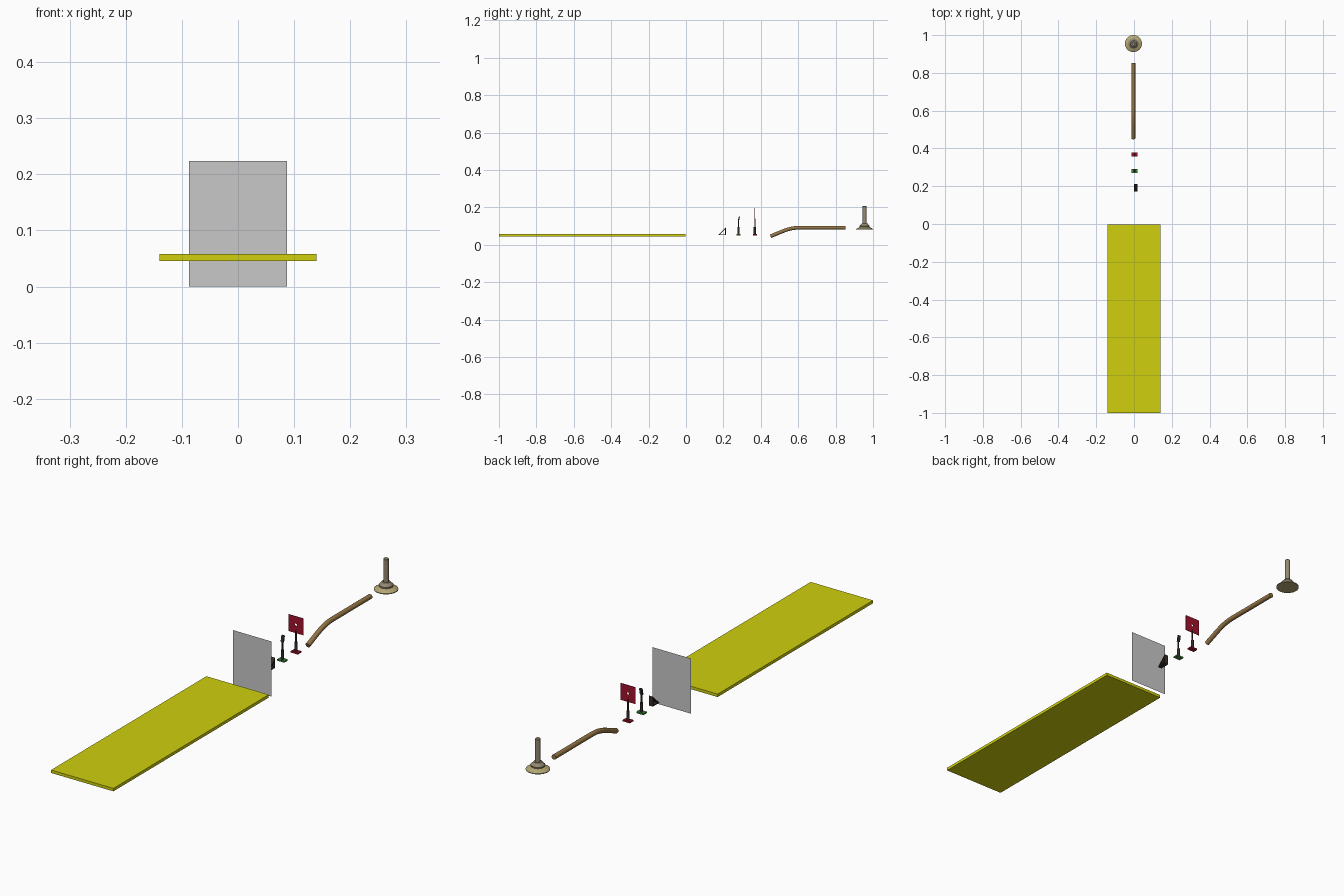
import bpy, bmesh, math
from mathutils import Vector, Matrix

if "Cube" in bpy.data.objects:
    bpy.data.objects.remove(bpy.data.objects["Cube"])


def mat(name, r, g, b):
    m = bpy.data.materials.new(name)
    m.diffuse_color = (r, g, b, 1)
    m.use_nodes = True
    m.node_tree.nodes["Principled BSDF"].inputs["Base Color"].default_value = m.diffuse_color
    return m


YELLOW = mat("yellow", 0.63, 0.63, 0.004)
GREY = mat("panel grey", 0.58, 0.58, 0.58)
BLACK = mat("dark brown", 0.035, 0.025, 0.022)
GREEN = mat("green", 0.05, 0.24, 0.04)
RED = mat("crimson", 0.36, 0.006, 0.025)
BRONZE = mat("bronze", 0.30, 0.18, 0.06)
TAN = mat("tan", 0.46, 0.39, 0.18)
STONE = mat("stone", 0.30, 0.25, 0.17)


def finish(name, bm, m, smooth=False):
    bmesh.ops.recalc_face_normals(bm, faces=bm.faces[:])
    me = bpy.data.meshes.new(name)
    bm.to_mesh(me)
    bm.free()
    me.materials.append(m)
    ob = bpy.data.objects.new(name, me)
    bpy.context.collection.objects.link(ob)
    if smooth:
        bpy.ops.object.select_all(action='DESELECT')
        ob.select_set(True)
        bpy.context.view_layer.objects.active = ob
        bpy.ops.object.shade_smooth_by_angle(angle=math.radians(35))
    return ob


def box(name, lo, hi, m, tilt=0):
    lo, hi = Vector(lo), Vector(hi)
    bm = bmesh.new()
    bmesh.ops.create_cube(bm, size=1)
    bmesh.ops.scale(bm, vec=hi - lo, verts=bm.verts)
    bmesh.ops.rotate(bm, matrix=Matrix.Rotation(tilt, 3, 'X'), verts=bm.verts)
    bmesh.ops.translate(bm, vec=(lo + hi) / 2, verts=bm.verts)
    return finish(name, bm, m)


def lathe(name, x, y, profile, m, n=24):
    """Closed turned shape from (radius, z) points, starting and ending on the axis."""
    bm = bmesh.new()
    vs = [bm.verts.new((x + r, y, z)) for r, z in profile]
    es = [bm.edges.new(p) for p in zip(vs, vs[1:])]
    bmesh.ops.spin(bm, geom=vs + es, cent=(x, y, 0), axis=(0, 0, 1),
                   angle=math.tau, steps=n)
    bmesh.ops.remove_doubles(bm, verts=bm.verts, dist=1e-5)
    return finish(name, bm, m, True)


def frame(name, outer, inner, depth, m):
    """Plate with an opening, between two loops of equal length."""
    bm = bmesh.new()
    a = [bm.verts.new(p) for p in outer]
    b = [bm.verts.new(p) for p in inner]
    n = len(a)
    fs = [bm.faces.new((a[i], a[(i + 1) % n], b[(i + 1) % n], b[i])) for i in range(n)]
    g = bmesh.ops.extrude_face_region(bm, geom=fs, use_keep_orig=True)
    bmesh.ops.translate(bm, vec=depth,
                        verts=[v for v in g['geom'] if isinstance(v, bmesh.types.BMVert)])
    return finish(name, bm, m)


# Long yellow board
box("board", (-0.14, -1, 0.046), (0.14, -0.003, 0.058), YELLOW)

# Upright sheet without thickness
bm = bmesh.new()
bm.faces.new([bm.verts.new((x, 0.091, z)) for x, z in
              ((-0.087, 0), (0.087, 0), (0.087, 0.224), (-0.087, 0.224))])
finish("upright_panel", bm, GREY)

# Open triangular wedge
frame("wedge_bracket",
      [(0, 0.171, 0.052), (0, 0.213, 0.052), (0, 0.213, 0.093)],
      [(0, 0.181, 0.056), (0, 0.209, 0.056), (0, 0.209, 0.083)],
      (0.018, 0, 0), BLACK)

# Two small stands: base and stepped post
CX = 0.003
for label, y, m, top in (("green", 0.281, GREEN, 0.13), ("red", 0.368, RED, 0.14)):
    box(label + "_stand_base", (CX - 0.016, y - 0.011, 0.051),
        (CX + 0.016, y + 0.011, 0.057), m)
    lathe(label + "_stand_post", CX, y,
          [(0, 0.057), (0.006, 0.057), (0.006, 0.094), (0.003, 0.096),
           (0.003, top), (0, top)], BLACK, 12)

# Tilted tip on the green stand
box("green_stand_tip", (CX - 0.006, 0.280, 0.127), (CX + 0.006, 0.286, 0.153),
    BLACK, math.radians(-12))

# Square target with a centre hole
sq = ((1, 0), (1, 1), (0, 1), (-1, 1), (-1, 0), (-1, -1), (0, -1), (1, -1))
frame("red_target_plate",
      [(CX + 0.034 * u, 0.367, 0.164 + 0.034 * v) for u, v in sq],
      [(CX + 0.005 * math.cos(i * math.pi / 4), 0.367,
        0.164 + 0.005 * math.sin(i * math.pi / 4)) for i in range(8)],
      (0, 0.002, 0), RED)

# Bent rod swept along a path in the yz plane
path = [(0.452, 0.046), (0.515, 0.072), (0.535, 0.0795), (0.555, 0.0855),
        (0.575, 0.0895), (0.595, 0.0915), (0.615, 0.092), (0.853, 0.092)]
bm = bmesh.new()
rings = []
N, R = 16, 0.0098
for i, (y, z) in enumerate(path):
    p, q = path[max(i - 1, 0)], path[min(i + 1, len(path) - 1)]
    t = Vector((0, q[0] - p[0], q[1] - p[1])).normalized()
    side = Vector((0, -t.z, t.y))
    rings.append([bm.verts.new(Vector((-0.003, y, z))
                  + Vector((1, 0, 0)) * R * math.cos(k * math.tau / N)
                  + side * R * math.sin(k * math.tau / N)) for k in range(N)])
for a, b in zip(rings, rings[1:]):
    for k in range(N):
        bm.faces.new((a[k], a[(k + 1) % N], b[(k + 1) % N], b[k]))
bm.faces.new(rings[0])
bm.faces.new(rings[-1])
finish("bent_rod", bm, BRONZE, True)

# Flared foot, collar and stem
FX, FY = -0.003, 0.955
lathe("flared_foot", FX, FY,
      [(0, 0.084), (0.045, 0.082), (0.045, 0.085), (0.026, 0.096), (0, 0.096)], TAN, 32)
lathe("collar", FX, FY,
      [(0, 0.094), (0.026, 0.096), (0.027, 0.102), (0.022, 0.107),
       (0.016, 0.114), (0, 0.114)], STONE, 32)
lathe("stem", FX, FY,
      [(0, 0.11), (0.0105, 0.11), (0.0105, 0.206), (0.009, 0.208), (0, 0.208)], STONE, 20)
